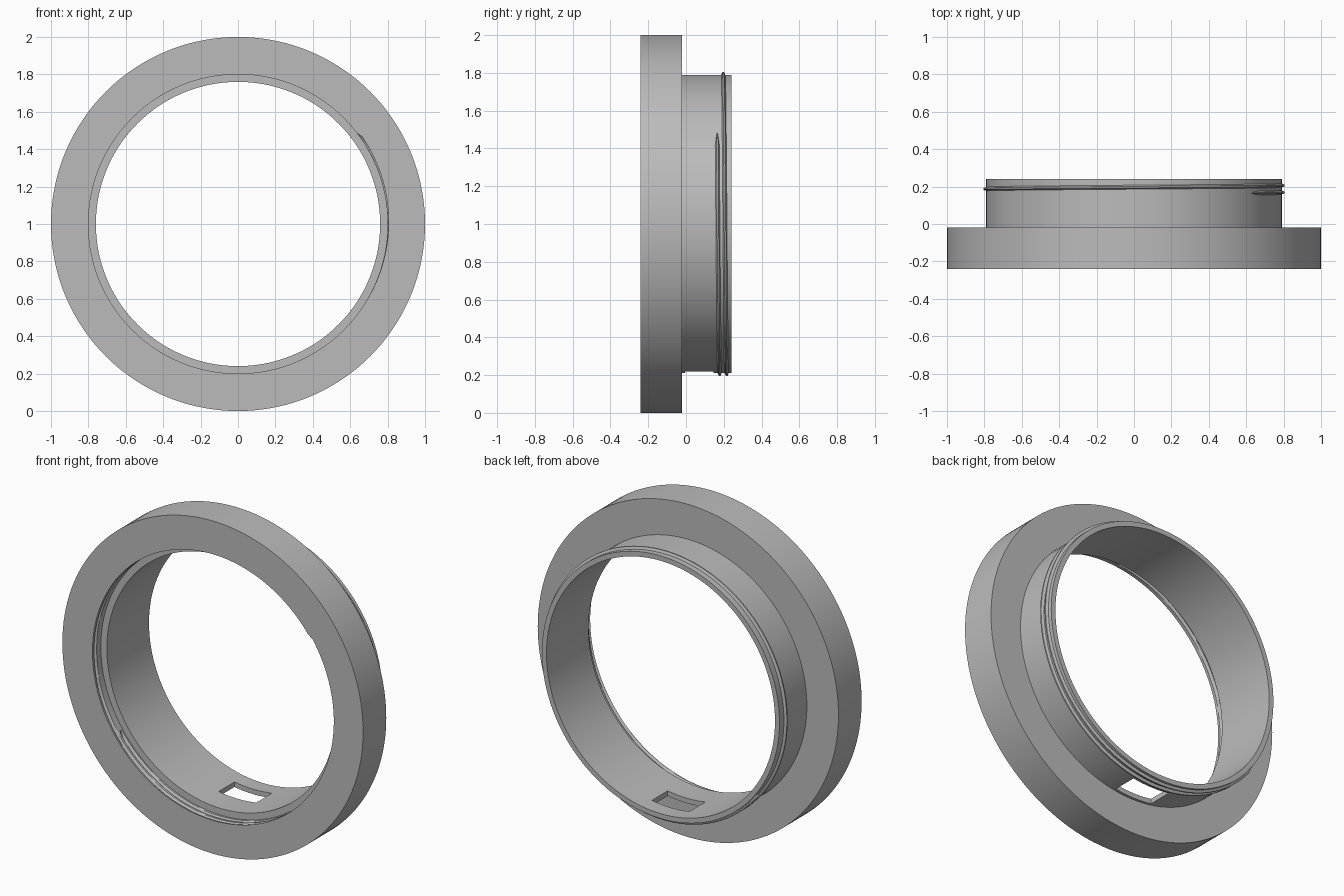
import bpy, bmesh, math

if "Cube" in bpy.data.objects:
    bpy.data.objects.remove(bpy.data.objects["Cube"])

SEG = 144
TURN = math.radians(540)      # thread sweep: one and a half turns
START = math.radians(37)      # thread start angle, measured from +x towards +z
Y0, RISE = 0.165, 0.056       # thread start and total advance along y
SOCKET_SHIFT = -0.40          # the socket takes the spigot of an identical ring

mat = bpy.data.materials.new("grey_plastic")
mat.diffuse_color = (0.5, 0.5, 0.5, 1)
mat.use_nodes = True
mat.node_tree.nodes["Principled BSDF"].inputs["Base Color"].default_value = mat.diffuse_color


def point(r, a, y):
    return (r * math.cos(a), y, 1 + r * math.sin(a))


def finish(bm, name):
    bmesh.ops.recalc_face_normals(bm, faces=bm.faces)
    me = bpy.data.meshes.new(name)
    bm.to_mesh(me)
    bm.free()
    ob = bpy.data.objects.new(name, me)
    bpy.context.collection.objects.link(ob)
    me.materials.append(mat)
    return ob


def smooth(ob):
    bpy.ops.object.select_all(action='DESELECT')
    ob.select_set(True)
    bpy.context.view_layer.objects.active = ob
    bpy.ops.object.shade_smooth_by_angle(angle=math.radians(25))


def groove(a, y):
    """Depth of the socket thread at angle a and position y."""
    t = (START - a) % (2 * math.pi)
    depth = 0
    while t <= TURN:
        d = abs(y - (Y0 + RISE * t / TURN + SOCKET_SHIFT))
        depth = max(depth, 0.014 * min(1, 1.4 * (1 - d / 0.012)))
        t += 2 * math.pi
    return depth


# Ring body: wide flange with threaded socket, narrow spigot behind
N = 32
wall = [(0.80, -0.16 - 0.08 * i / N) for i in range(N + 1)]
profile = [(0.76, -0.16)] + wall + [(1.0, -0.24), (1.0, -0.02), (0.79, -0.02),
                                    (0.79, 0.24), (0.76, 0.24)]
bm = bmesh.new()
rings = []
for s in range(SEG):
    a = 2 * math.pi * s / SEG
    rings.append([bm.verts.new(point(r + (groove(a, y) if 1 <= i <= N + 1 else 0), a, y))
                  for i, (r, y) in enumerate(profile)])
for s in range(SEG):
    p, q = rings[s], rings[(s + 1) % SEG]
    for i in range(len(profile)):
        j = (i + 1) % len(profile)
        bm.faces.new((p[i], p[j], q[j], q[i]))
body = finish(bm, "ring_body")

# Rectangular slot through the bottom of the spigot
bm = bmesh.new()
bmesh.ops.create_cube(bm, size=1)
for v in bm.verts:
    v.co = (v.co.x * 0.25, 0.07 + v.co.y * 0.15, 0.225 + v.co.z * 0.15)
cutter = finish(bm, "slot_cutter")
cutter.hide_render = True
mod = body.modifiers.new("slot", 'BOOLEAN')
mod.operation = 'DIFFERENCE'
mod.solver = 'EXACT'
mod.object = cutter
bpy.context.view_layer.objects.active = body
bpy.ops.object.modifier_apply(modifier=mod.name)
bpy.data.objects.remove(cutter)
smooth(body)

# Raised screw thread around the spigot
section = [(0.785, -0.013), (0.805, -0.004), (0.805, 0.004), (0.785, 0.013)]
bm = bmesh.new()
STEPS = 216
prev = None
for k in range(STEPS + 1):
    t = TURN * k / STEPS
    taper = min(1, 0.3 + min(k, STEPS - k) * 0.35)
    cur = [bm.verts.new(point(r, START - t, Y0 + RISE * t / TURN + dy * taper))
           for r, dy in section]
    if prev:
        for i in range(4):
            j = (i + 1) % 4
            bm.faces.new((prev[i], prev[j], cur[j], cur[i]))
    else:
        bm.faces.new(cur)
    prev = cur
bm.faces.new(prev)
smooth(finish(bm, "screw_thread"))
